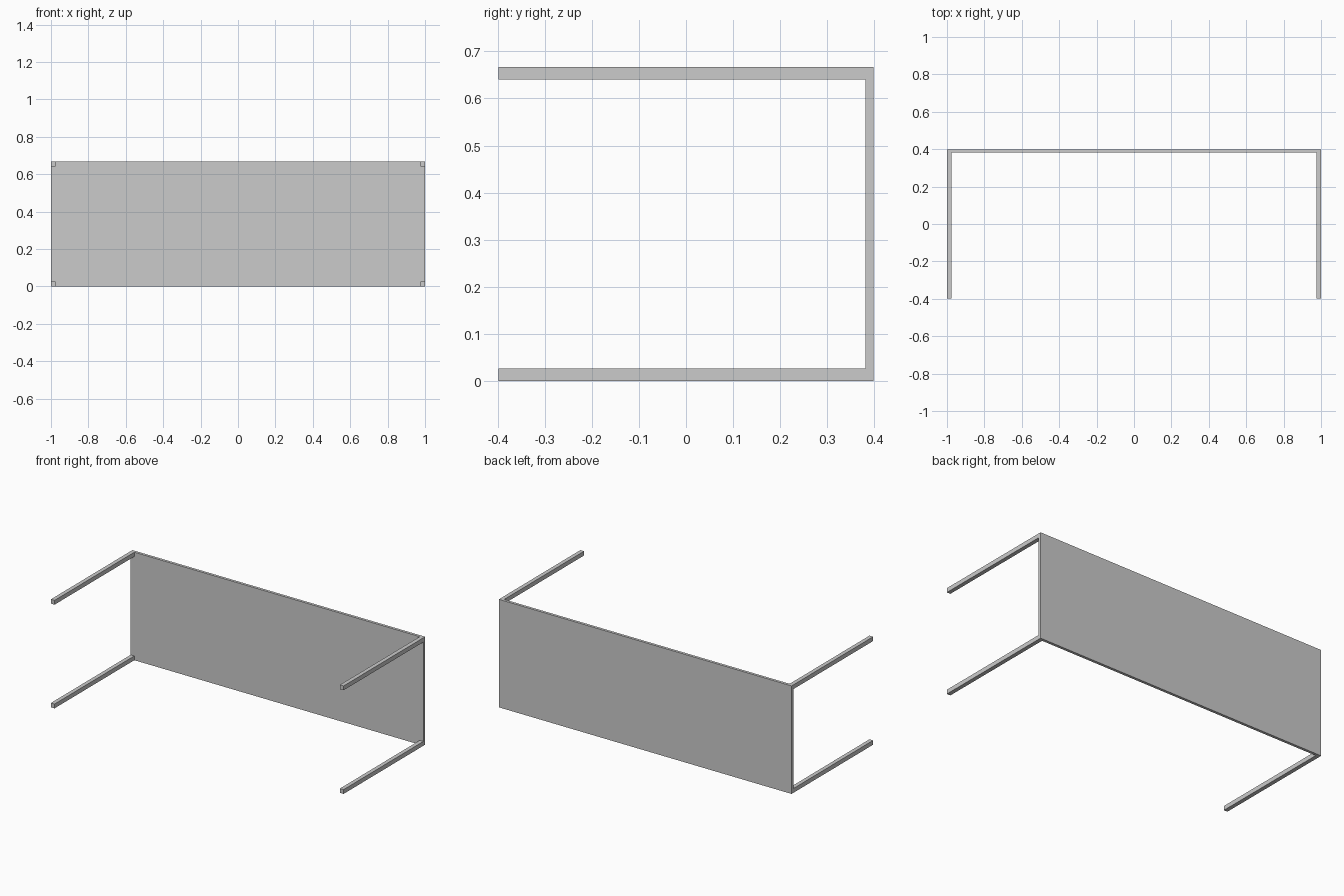
import bpy

if "Cube" in bpy.data.objects:
    bpy.data.objects.remove(bpy.data.objects["Cube"])

W, H = 1.0, 0.667             # half length, height
Y_FRONT, Y_PANEL, Y_BACK = -0.398, 0.381, 0.398
LEG_X, LEG_Z = 0.025, 0.0267  # leg cross-section


def box(name, lo, hi):
    bpy.ops.mesh.primitive_cube_add(size=1)
    ob = bpy.context.object
    ob.name = name
    for v in ob.data.vertices:
        v.co = [l + (c + 0.5) * (h - l) for l, h, c in zip(lo, hi, v.co)]
    return ob


# Table top, standing on its long edge at the back
box("table_top", (-W, Y_PANEL, 0), (W, Y_BACK, H))

# Four legs pointing forward from the corners
for side, x in (("left", -W), ("right", W - LEG_X)):
    for level, z in (("lower", 0), ("upper", H - LEG_Z)):
        box(f"{level}_{side}_leg", (x, Y_FRONT, z), (x + LEG_X, Y_PANEL, z + LEG_Z))
